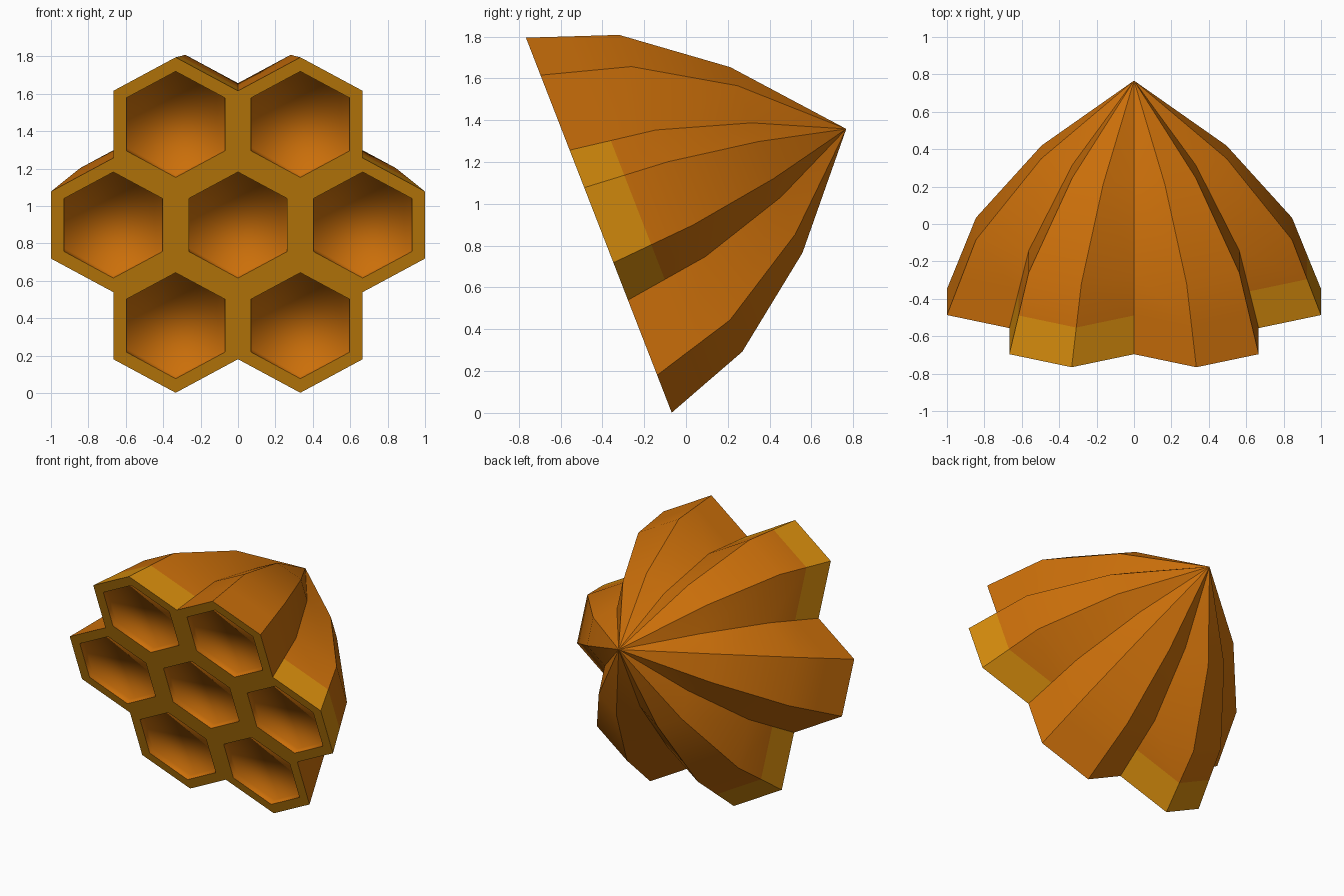
import bpy, bmesh, math
from mathutils import Vector

if "Cube" in bpy.data.objects:
    bpy.data.objects.remove(bpy.data.objects["Cube"])

TILT = math.radians(21.25)
CENTRE = Vector((0, -0.417, 0.898))
UP = Vector((0, -math.sin(TILT), math.cos(TILT)))    # up within the tilted face
BACK = Vector((0, math.cos(TILT), math.sin(TILT)))   # from the face to the rear tip
APOTHEM = 1 / 3
R = APOTHEM / math.cos(math.pi / 6)


def place(u, v, w):
    return CENTRE + Vector((u, 0, 0)) + UP * v + BACK * w


def polar(r, deg):
    return r * math.cos(math.radians(deg)), r * math.sin(math.radians(deg))


def material(name, colour):
    m = bpy.data.materials.new(name)
    m.diffuse_color = (*colour, 1)
    m.use_nodes = True
    m.node_tree.nodes["Principled BSDF"].inputs["Base Color"].default_value = m.diffuse_color
    return m


ORANGE = material("honey_orange", (0.60, 0.16, 0.003))
YELLOW = material("comb_yellow", (0.68, 0.265, 0.004))


def finish(bm, name, sharp_angle=None):
    mesh = bpy.data.meshes.new(name)
    bm.to_mesh(mesh)
    bm.free()
    mesh.materials.append(ORANGE)
    mesh.materials.append(YELLOW)
    if sharp_angle:
        mesh.set_sharp_from_angle(angle=math.radians(sharp_angle))
    ob = bpy.data.objects.new(name, mesh)
    bpy.context.collection.objects.link(ob)


# Outer shell: outline of six cells shrinking back to one tip
outline = []
for k in range(6):
    cx, cy = polar(2 * APOTHEM, 60 * k)
    for a in (-90, -30, 30):
        dx, dy = polar(R, 60 * k + a)
        outline.append((cx + dx, cy + dy))

bm = bmesh.new()
rings = []
for scale, depth in ((1, 0), (0.926, 0.2), (0.845, 0.42), (0.495, 0.86)):
    rings.append([bm.verts.new(place(x * scale, y * scale, depth)) for x, y in outline])
tip = bm.verts.new(place(0, 0, 1.27))
n = len(outline)
for j in range(3):
    a, b = rings[j], rings[j + 1]
    for i in range(n):
        m = (i + 1) % n
        f = bm.faces.new((a[i], b[i], b[m], a[m]))
        f.smooth = True
        # every other cell has a yellow band at the front
        f.material_index = 1 if j == 0 and (i // 3) % 2 == 0 else 0
for i in range(n):
    f = bm.faces.new((rings[-1][i], tip, rings[-1][(i + 1) % n]))
    f.smooth = True
finish(bm, "outer_shell", 30)

# Front comb: seven yellow frames with shallow, softly shaded orange hollows
bm = bmesh.new()
for cx, cy in [(0, 0)] + [polar(2 * APOTHEM, 60 * k) for k in range(6)]:
    def hexagon(r, w):
        pts = [polar(r, 30 + 60 * i) for i in range(6)]
        return [bm.verts.new(place(cx + x, cy + y, w)) for x, y in pts]

    hexes = [hexagon(R, 0), hexagon(0.304, 0), hexagon(0.300, 0.04)]
    for j in range(2):
        a, b = hexes[j], hexes[j + 1]
        for i in range(6):
            m = (i + 1) % 6
            f = bm.faces.new((a[i], a[m], b[m], b[i]))
            f.material_index = 1 if j == 0 else 0
            f.smooth = j > 0
    floor = bm.faces.new(hexes[-1])
    floor.smooth = True
bmesh.ops.remove_doubles(bm, verts=bm.verts, dist=0.0005)
finish(bm, "front_comb")
